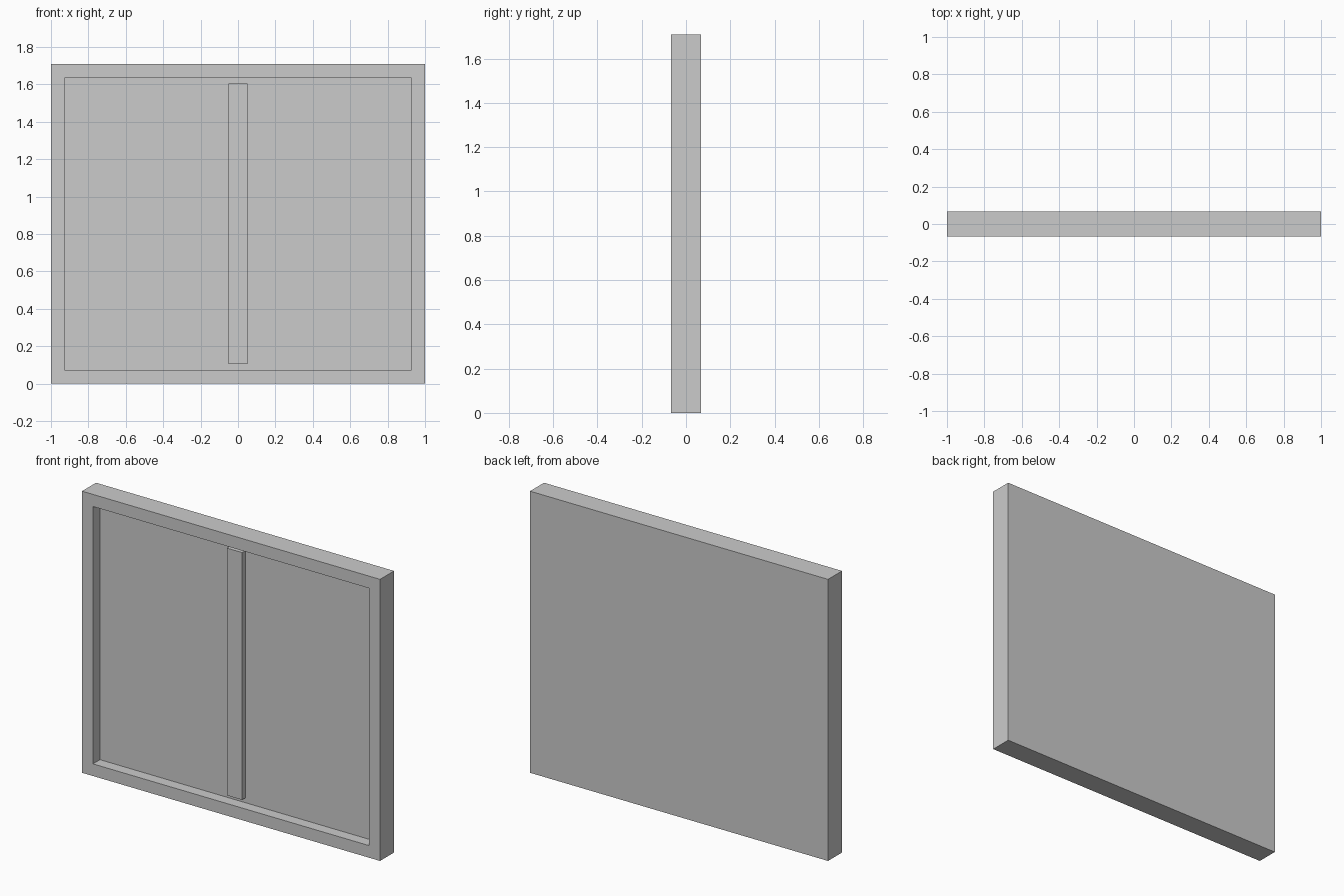
import bpy
import bmesh
from mathutils import Vector

if "Cube" in bpy.data.objects:
    bpy.data.objects.remove(bpy.data.objects["Cube"])

W, H, D = 2.0, 1.708, 0.134      # overall width, height, depth
BORDER = 0.104                   # frame width
PANEL_Y, BAR_Y = 0.0, -0.034     # recessed panel and centre bar fronts
BAR_W = 0.102


def add_object(name, bm):
    bmesh.ops.recalc_face_normals(bm, faces=bm.faces)
    mesh = bpy.data.meshes.new(name)
    bm.to_mesh(mesh)
    bm.free()
    obj = bpy.data.objects.new(name, mesh)
    bpy.context.collection.objects.link(obj)
    return obj


def box(lo, hi):
    lo, hi = Vector(lo), Vector(hi)
    bm = bmesh.new()
    bmesh.ops.create_cube(bm, size=1)
    bmesh.ops.scale(bm, vec=hi - lo, verts=bm.verts)
    bmesh.ops.translate(bm, vec=(lo + hi) / 2, verts=bm.verts)
    return bm


# Frame with solid back: slab whose front is inset and pushed back
bm = box((-W / 2, -D / 2, 0), (W / 2, D / 2, H))
front = min(bm.faces, key=lambda f: f.calc_center_median().y)
bmesh.ops.inset_region(bm, faces=[front], thickness=BORDER)
recess = bmesh.ops.extrude_discrete_faces(bm, faces=[front])["faces"][0]
for v in recess.verts:
    v.co.y = PANEL_Y
add_object("window_frame", bm)

# Vertical centre bar, set back from the frame front
add_object("centre_bar", box((-BAR_W / 2, BAR_Y, BORDER),
                             (BAR_W / 2, PANEL_Y, H - BORDER)))
